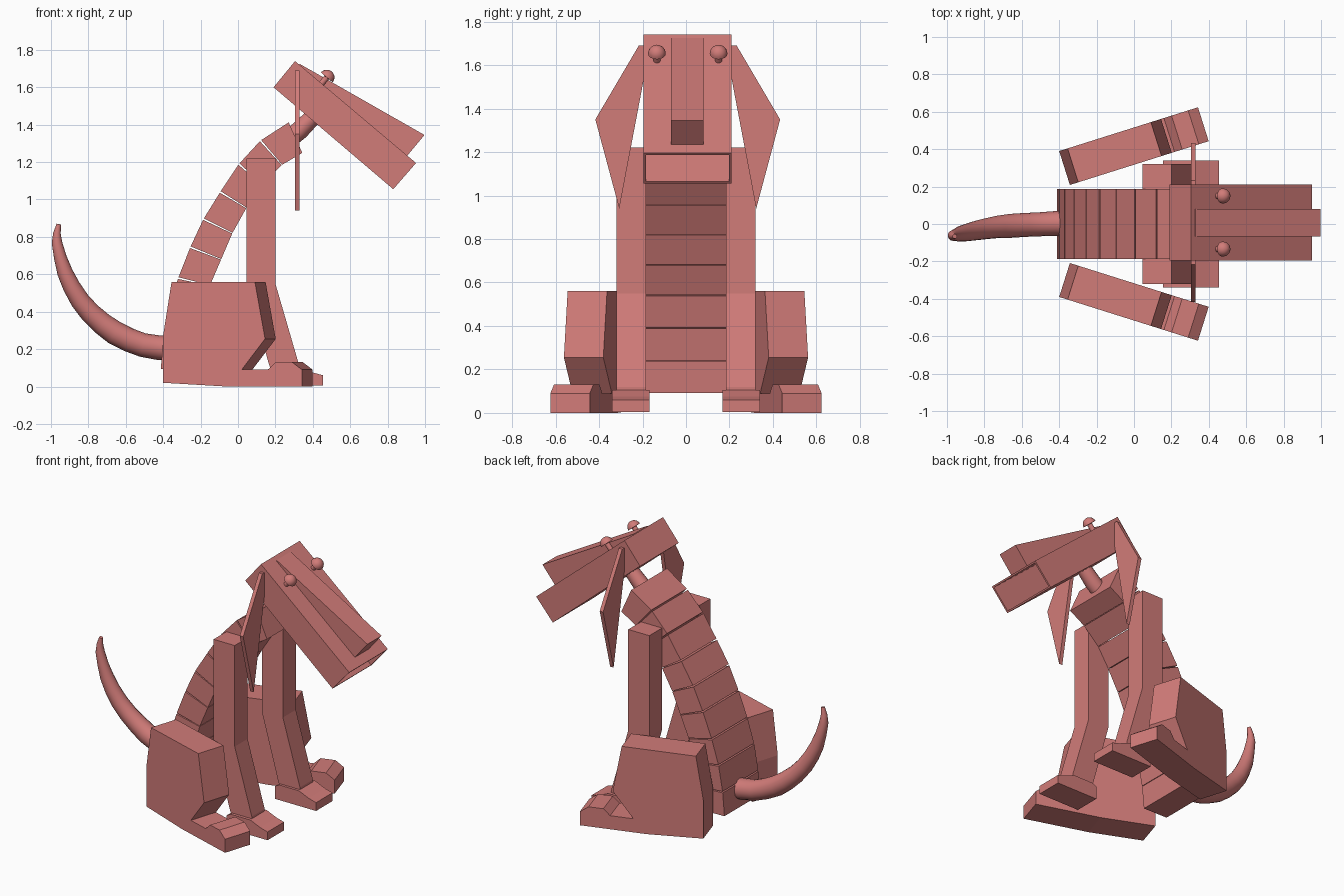
import bpy, bmesh
from math import radians, cos, sin, pi
from mathutils import Matrix, Vector

if "Cube" in bpy.data.objects:
    bpy.data.objects.remove(bpy.data.objects["Cube"])

clay = bpy.data.materials.new("red_clay")
clay.diffuse_color = (.64, .2, .19, 1)
clay.use_nodes = True
clay.node_tree.nodes["Principled BSDF"].inputs["Base Color"].default_value = clay.diffuse_color


def finish(name, bm, smooth=False):
    bmesh.ops.recalc_face_normals(bm, faces=bm.faces)
    me = bpy.data.meshes.new(name)
    bm.to_mesh(me)
    bm.free()
    me.materials.append(clay)
    ob = bpy.data.objects.new(name, me)
    bpy.context.collection.objects.link(ob)
    if smooth:
        me.polygons.foreach_set("use_smooth", [True] * len(me.polygons))
        me.set_sharp_from_angle(angle=radians(40))
    return ob


def prism(name, pts, y0, y1, mat=Matrix(), hollow=None):
    """Extrude an xz outline from y0 to y1; optionally hollow it from the face along a direction."""
    bm = bmesh.new()
    face = bm.faces.new([bm.verts.new((x, y0, z)) for x, z in pts])
    ext = bmesh.ops.extrude_face_region(bm, geom=[face])["geom"]
    bmesh.ops.translate(bm, vec=(0, y1 - y0, 0),
                        verts=[v for v in ext if isinstance(v, bmesh.types.BMVert)])
    bm.transform(mat)
    if hollow:
        d = Vector(hollow)
        bmesh.ops.recalc_face_normals(bm, faces=bm.faces)
        end = max(bm.faces, key=lambda f: f.normal.dot(d))
        bmesh.ops.inset_region(bm, faces=[end], thickness=.016)
        inner = bmesh.ops.extrude_discrete_faces(bm, faces=[end])["faces"][0]
        bmesh.ops.translate(bm, vec=-d, verts=inner.verts)
    return finish(name, bm)


def tube(name, path, n=16):
    """Sweep a circle along (x, y, z, radius) points."""
    bm = bmesh.new()
    cen = [Vector(p[:3]) for p in path]
    rings = []
    for i, p in enumerate(path):
        t = (cen[min(i + 1, len(cen) - 1)] - cen[max(i - 1, 0)]).normalized()
        u = Vector((0, 1, 0))
        u = (u - t * u.dot(t)).normalized()
        w = t.cross(u)
        rings.append([bm.verts.new(cen[i] + p[3] * (u * cos(a) + w * sin(a)))
                      for a in (2 * pi * k / n for k in range(n))])
    for a, b in zip(rings, rings[1:]):
        for k in range(n):
            bm.faces.new((a[k], a[(k + 1) % n], b[(k + 1) % n], b[k]))
    bm.faces.new(rings[0])
    bm.faces.new(rings[-1])
    return finish(name, bm, True)


# Spine: blocks between successive (outer, inner) joint lines
joints = [((.275, 1.415), (.345, 1.25)), ((.12, 1.315), (.235, 1.185)),
          ((.005, 1.19), (.125, 1.08)), ((-.095, 1.04), (.045, .955)),
          ((-.185, .895), (-.03, .82)), ((-.255, .745), (-.09, .68)),
          ((-.32, .58), (-.15, .54)), ((-.37, .42), (-.19, .39)),
          ((-.40, .25), (-.22, .24)), ((-.413, .09), (-.235, .09))]
for i, (a, b) in enumerate(zip(joints, joints[1:])):
    ao, ai, bo, bi = (Vector(p) for p in (*a, *b))
    prism(f"spine_block_{i + 1}", [ao.lerp(bo, .027), bo.lerp(ao, .027),
                                   bi.lerp(ai, .012), ai.lerp(bi, .012)], -.187, .187)

# Head: box open at the snout end, with a wedge-shaped muzzle ridge
prism("head", [(.305, 1.74), (.19, 1.60), (.83, 1.055), (.952, 1.195)], -.195, .21,
      hollow=(.61, 0, -.52))
prism("muzzle", [(.33, 1.725), (.997, 1.345), (.90, 1.228), (.32, 1.715)], -.068, .08)

# Neck peg
tube("neck", [(.28, .005, 1.33, .05), (.33, .005, 1.37, .05),
              (.39, .005, 1.43, .046), (.46, .005, 1.50, .046)])

# Tail
tube("tail", [(-.36, .003, .205, .066), (-.42, .003, .207, .066), (-.51, -.002, .222, .064),
              (-.585, -.005, .25, .064), (-.66, -.01, .288, .064), (-.725, -.015, .335, .06),
              (-.79, -.025, .394, .056), (-.845, -.035, .46, .052), (-.89, -.045, .535, .047),
              (-.925, -.052, .61, .042), (-.95, -.058, .69, .034), (-.968, -.062, .77, .028),
              (-.968, -.064, .82, .02), (-.958, -.066, .868, .012)])

up = Vector((.645, 0, .764))
ear = [(.19, 1.69), (.225, 1.69), (.425, 1.35), (.315, .94), (.19, 1.60)]
haunch = [(0, .02), (0, .275), (.047, .56), (.514, .56), (.571, .255), (.44, .09),
          (.587, .09), (.63, .13), (.723, .13), (.778, .09), (.778, 0), (.356, 0)]
leg = [(.045, 1.22), (.20, 1.22), (.20, .55), (.325, .12), (.325, .08),
       (.18, .08), (.165, .12), (.045, .55)]
foot = [(.155, .005), (.155, .09), (.185, .105), (.33, .105), (.40, .075), (.455, .06), (.455, .005)]

for s, side in ((1, "left"), (-1, "right")):
    # Hind leg, splayed outward
    m = Matrix.Translation((-.40, s * .39, 0)) @ Matrix.Rotation(radians(17.5 * s), 4, 'Z')
    prism(f"hind_leg_{side}", haunch, 0, -.19 * s, m)
    # Front leg and foot
    prism(f"front_leg_{side}", leg, .185 * s, .32 * s)
    prism(f"front_foot_{side}", foot, .168 * s, .34 * s)
    # Hanging ear: outline in yz, thin along x
    turn = Matrix(((0, 1, 0, 0), (s, 0, 0, .008), (0, 0, 1, 0), (0, 0, 0, 1)))
    prism(f"ear_{side}", ear, .305, .33, turn)
    # Eye: half-ball on a short stalk
    base = Vector((.447, .008 + .142 * s, 1.62))
    prof = [(-.02, .016), (.042, .016), (.043, .041)]
    prof += [(.043 + .041 * sin(a), .041 * cos(a)) for a in (radians(d) for d in (18, 36, 54, 72, 87))]
    tube(f"eye_{side}", [(*(base + up * h), r) for h, r in prof])
